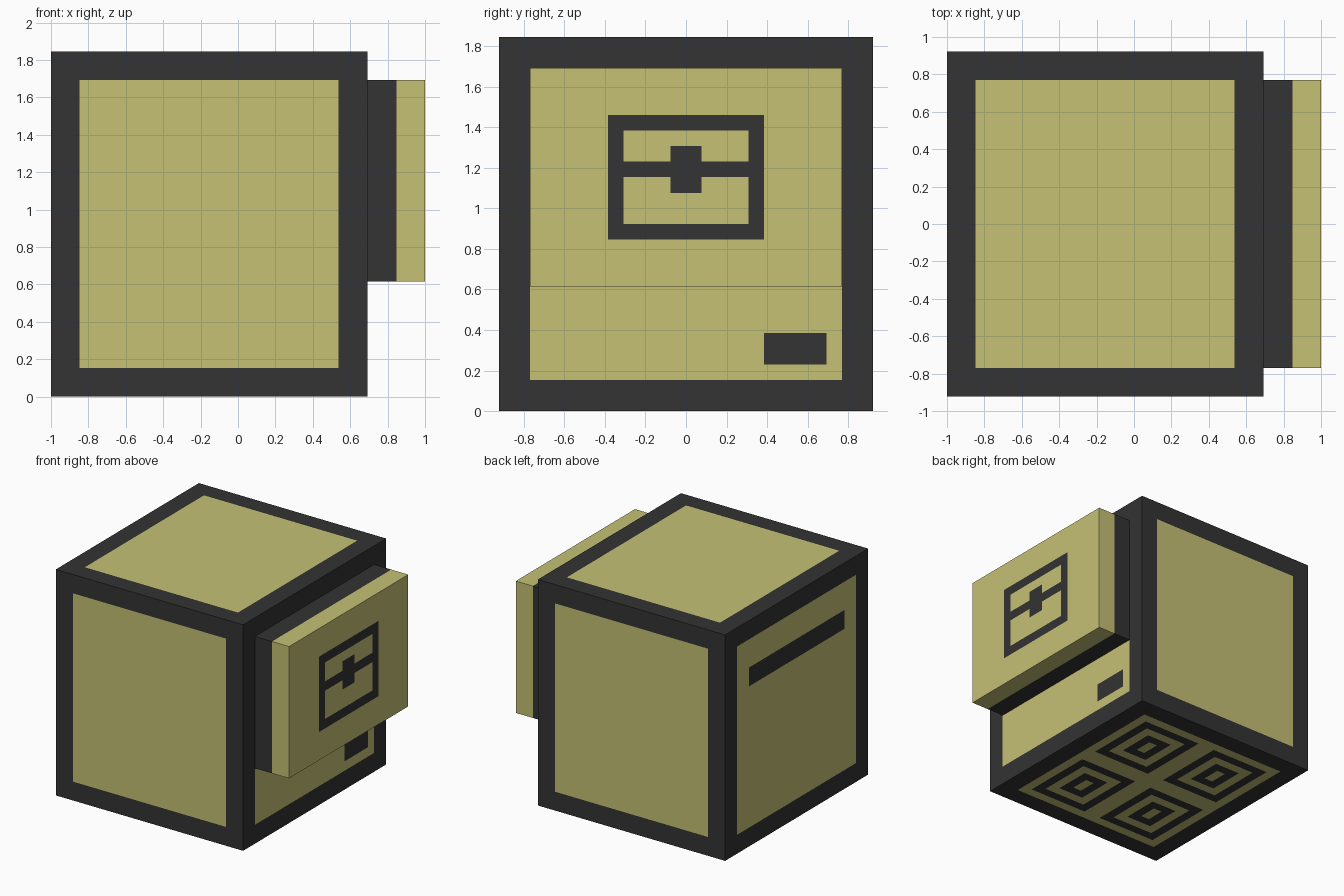
import bpy, bmesh
from mathutils import Vector

if "Cube" in bpy.data.objects:
    bpy.data.objects.remove(bpy.data.objects["Cube"])

U = 1 / 13  # the whole design sits on a grid of 26 units along x


def material(name, rgb):
    m = bpy.data.materials.new(name)
    m.diffuse_color = (*rgb, 1)
    m.use_nodes = True
    m.node_tree.nodes["Principled BSDF"].inputs["Base Color"].default_value = m.diffuse_color
    return m


MATS = [material("dark grey", (0.033, 0.033, 0.033)),
        material("pale yellow", (0.558, 0.533, 0.178))]
DARK, YELLOW = 0, 1


def paint(bm, normal, rects):
    """Cut one side of a box along rectangle edges and colour the pieces.
    rects: (u0, u1, v0, v1, colour) on the two remaining axes, later ones on top."""
    n = Vector(normal)
    axes = [i for i in range(3) if abs(n[i]) < 0.5]

    def side():
        bm.normal_update()
        return [f for f in bm.faces if f.normal.dot(n) > 0.9]

    for a, lo in zip(axes, (0, 2)):
        no = Vector((0, 0, 0))
        no[a] = 1
        for c in sorted({r[lo] for r in rects} | {r[lo + 1] for r in rects}):
            faces = side()
            geom = faces + list({e for f in faces for e in f.edges}) \
                + list({v for f in faces for v in f.verts})
            bmesh.ops.bisect_plane(bm, geom=geom, plane_co=no * c, plane_no=no, dist=1e-4)
    for f in side():
        c = f.calc_center_median()
        u, v = c[axes[0]], c[axes[1]]
        for u0, u1, v0, v1, colour in rects:
            if u0 < u < u1 and v0 < v < v1:
                f.material_index = colour


def box(name, lo, hi, colour, sides=()):
    """Box in grid units (y centred on 0) with painted sides."""
    bm = bmesh.new()
    bmesh.ops.create_cube(bm, size=1)
    lo, hi = Vector(lo), Vector(hi)
    for v in bm.verts:
        v.co = Vector([lo[i] if v.co[i] < 0 else hi[i] for i in range(3)])
    for f in bm.faces:
        f.material_index = colour
    for normal, rects in sides:
        paint(bm, normal, rects)
    for v in bm.verts:
        v.co = Vector((v.co.x * U - 1, v.co.y * U, v.co.z * U))
    me = bpy.data.meshes.new(name)
    bm.to_mesh(me)
    bm.free()
    for m in MATS:
        me.materials.append(m)
    ob = bpy.data.objects.new(name, me)
    bpy.context.collection.objects.link(ob)
    return ob


# underside: panel with four feet marks made of nested rectangles
feet = [(2, 20, -10, 10, YELLOW)]
for x0 in (3, 12):
    for y0 in (-9, 1):
        for k in range(4):
            feet.append((x0 + k, x0 + 7 - k, y0 + k, y0 + 8 - k, YELLOW if k % 2 else DARK))

# main body with framed panels, button plate (right) and slot (left)
side_panel = [(2, 20, 2, 22, YELLOW)]
box("body", (0, -12, 0), (22, 12, 24), DARK, [
    ((0, -1, 0), side_panel),
    ((0, 1, 0), side_panel),
    ((0, 0, 1), [(2, 20, -10, 10, YELLOW)]),
    ((0, 0, -1), feet),
    ((1, 0, 0), [(-10, 10, 2, 22, YELLOW), (5, 9, 3, 5, DARK)]),
    ((-1, 0, 0), [(-10, 10, 2, 22, YELLOW), (-8, 8, 17, 19, DARK)]),
])

# dark spacer behind the front plate
box("plate_spacer", (22, -10, 8), (24, 10, 22), DARK)

# raised plate with a chest emblem
box("front_plate", (24, -10, 8), (26, 10, 22), YELLOW, [
    ((1, 0, 0), [(-5, 5, 11, 19, DARK),
                 (-4, 4, 16, 18, YELLOW),
                 (-4, 4, 12, 15, YELLOW),
                 (-1, 1, 14, 17, DARK)]),
])
